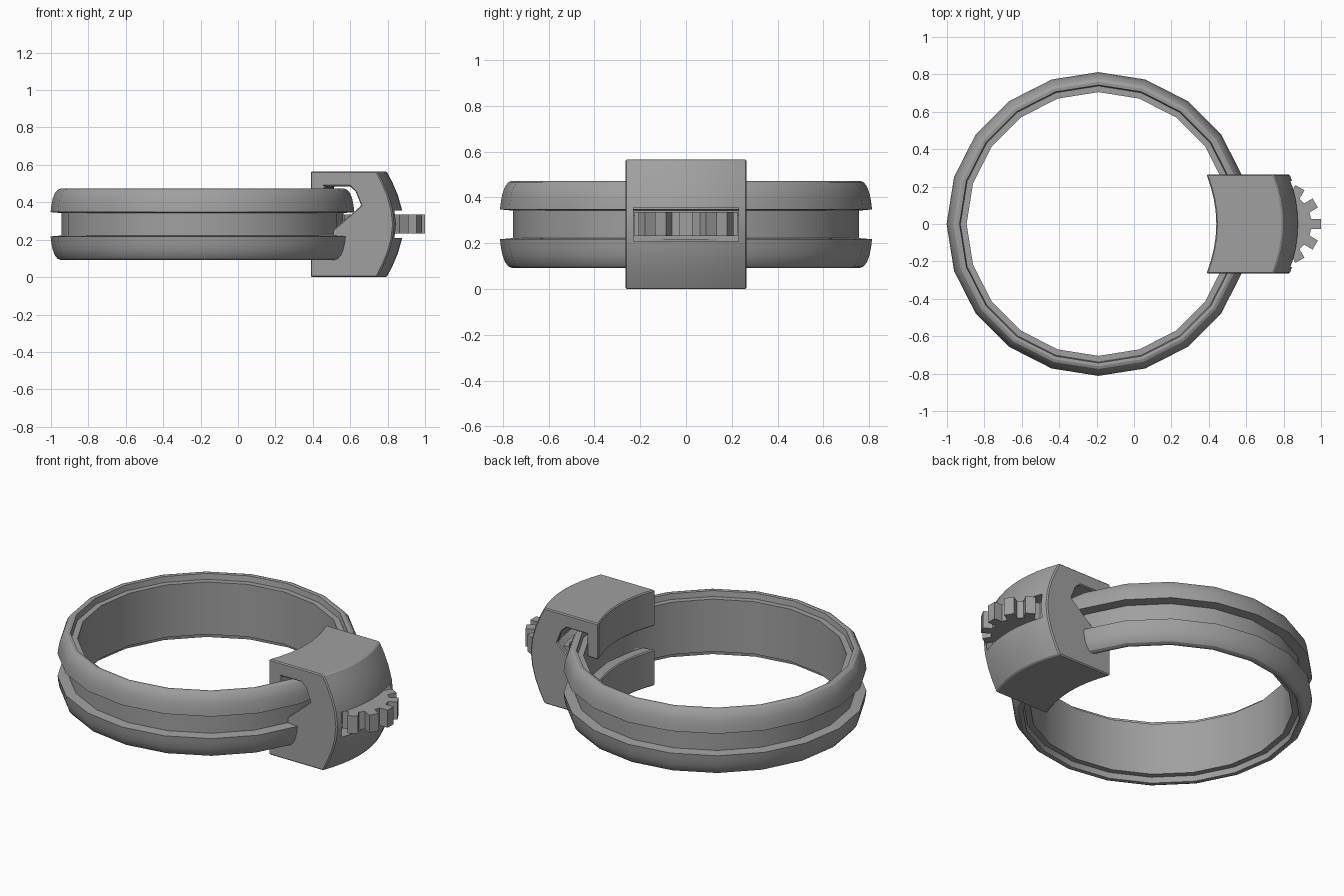
import bpy, bmesh, math

if "Cube" in bpy.data.objects:
    bpy.data.objects.remove(bpy.data.objects["Cube"])

CX = -0.19      # ring centre
MID = 0.2825    # mid height of the whole clamp

steel = bpy.data.materials.new("grey_steel")
steel.diffuse_color = (0.35, 0.35, 0.35, 1)
steel.use_nodes = True
steel.node_tree.nodes["Principled BSDF"].inputs["Base Color"].default_value = steel.diffuse_color


def make(name, verts, faces, smooth=True):
    me = bpy.data.meshes.new(name)
    me.from_pydata(verts, [], faces)
    bm = bmesh.new()
    bm.from_mesh(me)
    bmesh.ops.recalc_face_normals(bm, faces=bm.faces)
    bm.to_mesh(me)
    bm.free()
    me.materials.append(steel)
    ob = bpy.data.objects.new(name, me)
    bpy.context.collection.objects.link(ob)
    bpy.ops.object.select_all(action='DESELECT')
    ob.select_set(True)
    bpy.context.view_layer.objects.active = ob
    if smooth:
        bpy.ops.object.shade_smooth_by_angle(angle=math.radians(25))
    return ob


def loft(name, rings, closed):
    """Skin a list of equal closed cross-sections."""
    n, m = len(rings[0]), len(rings)
    verts = [p for ring in rings for p in ring]
    faces = [(i * n + j, i * n + (j + 1) % n,
              (i + 1) % m * n + (j + 1) % n, (i + 1) % m * n + j)
             for i in range(m if closed else m - 1) for j in range(n)]
    if not closed:
        faces += [tuple(range(n)), tuple(range((m - 1) * n, m * n))]
    return make(name, verts, faces)


def mirrored(half):
    """Complete an upper half profile of (radius, height above middle)."""
    return half + [(r, -h) for r, h in reversed(half) if h > 1e-6]


# Ring band: channel section with two rounded outer lips
band = mirrored([(0.705, 0.155), (0.738, 0.155), (0.743, 0.188), (0.76, 0.19),
                 (0.775, 0.184), (0.79, 0.165), (0.801, 0.135), (0.808, 0.1),
                 (0.812, 0.065), (0.755, 0.06)])
SEG = 20
loft("ring_band", [[(CX + r * math.cos(a), r * math.sin(a), MID + h) for r, h in band]
                   for a in (i * math.tau / SEG for i in range(SEG))], True)

# Screw housing: C section bowed along the ring, with hooks inside the band
section = mirrored([(0.63, 0.07), (0.63, 0.2825), (0.985, 0.2825), (1.015, 0.225),
                    (1.045, 0.155), (1.066, 0.08), (1.075, 0.0)])
inner = mirrored([(0.90, 0.1), (0.87, 0.175), (0.84, 0.203), (0.703, 0.203), (0.703, 0.07)])
n = len([p for p in inner if p[1] > 0])
profile = section + inner[n:][::-1][::-1][::-1] + inner[:n]
HALF = 0.265
ys = [HALF * (i / 4 - 1) for i in range(9)]
housing = loft("screw_housing", [[(CX + r - 0.75 * y * y, y, MID + h) for r, h in profile]
                                 for y in ys], False)
bevel = housing.modifiers.new("soft_edges", 'BEVEL')
bevel.width, bevel.segments = 0.006, 1
bevel.limit_method, bevel.angle_limit = 'ANGLE', math.radians(40)

# Window in the housing for the thumb wheel
x0, x1, w, h = 0.6, 1.2, 0.23, 0.073
box = [[(x, -w, MID - h), (x, w, MID - h), (x, w, MID + h), (x, -w, MID + h)] for x in (x0, x1)]
cutter = loft("window_cutter", box, False)
cutter.hide_render = True
cutter.hide_set(True)
cut = housing.modifiers.new("window", 'BOOLEAN')
cut.object, cut.operation, cut.solver = cutter, 'DIFFERENCE', 'EXACT'
bpy.context.view_layer.update()
baked = bpy.data.meshes.new_from_object(
    housing.evaluated_get(bpy.context.evaluated_depsgraph_get()))
housing.modifiers.clear()
housing.data = baked
bpy.data.objects.remove(cutter)
bpy.ops.object.select_all(action='DESELECT')
housing.select_set(True)
bpy.context.view_layer.objects.active = housing
bpy.ops.object.shade_smooth_by_angle(angle=math.radians(25))

# Toothed thumb wheel
TEETH, GX, TIP, ROOT, TW = 12, 0.775, 0.224, 0.172, 0.028
outline = []
for t in range(TEETH):
    a = t * math.tau / TEETH
    for r, s in ((ROOT, -TW), (TIP, -TW), (TIP, TW), (ROOT, TW)):
        outline.append((GX + r * math.cos(a) - s * math.sin(a),
                        r * math.sin(a) + s * math.cos(a)))
wheel = loft("toothed_wheel", [[(x, y, z) for x, y in outline] for z in (0.232, 0.336)], False)
